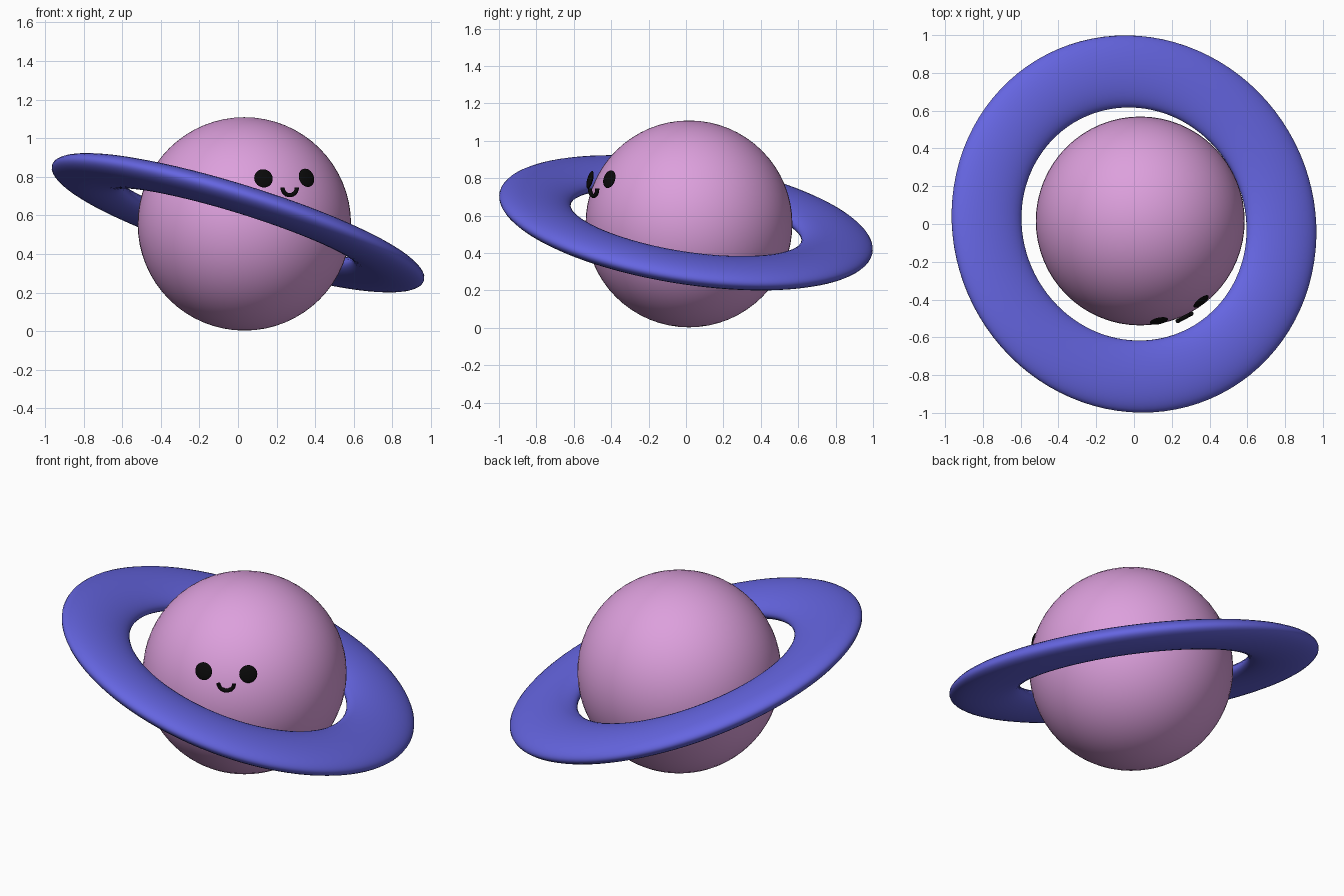
import bpy
from math import radians, sin, cos, pi
from mathutils import Vector

if "Cube" in bpy.data.objects:
    bpy.data.objects.remove(bpy.data.objects["Cube"])


def material(name, rgb):
    m = bpy.data.materials.new(name)
    m.diffuse_color = (*rgb, 1)
    m.use_nodes = True
    m.node_tree.nodes["Principled BSDF"].inputs["Base Color"].default_value = m.diffuse_color
    return m


pink = material("pink", (0.72, 0.35, 0.72))
violet = material("violet", (0.13, 0.13, 0.75))
black = material("black", (0.003, 0.003, 0.003))


def finish(name, mat, normal=None, scale=(1, 1, 1)):
    ob = bpy.context.object
    ob.name = name
    ob.scale = scale
    if normal is not None:
        ob.rotation_euler = Vector(normal).to_track_quat('Z', 'Y').to_euler()
    ob.data.materials.append(mat)
    bpy.ops.object.shade_smooth()
    return ob


def facing(yaw, pitch):
    """Direction turned from the front (-y) towards +x, then tipped up."""
    y, p = radians(yaw), radians(pitch)
    return Vector((sin(y) * cos(p), -cos(y) * cos(p), sin(p)))


# planet body
bpy.ops.mesh.primitive_uv_sphere_add(segments=64, ring_count=32, radius=0.553,
                                     location=(0.033, 0.016, 0.556))
finish("planet_body", pink)

# tilted, flattened ring
bpy.ops.mesh.primitive_torus_add(major_radius=0.817, minor_radius=0.193,
                                 major_segments=96, minor_segments=32,
                                 location=(0, 0, 0.562))
finish("ring", violet, (0.294, 0.15, 0.944), (1, 1, 0.07 / 0.193))

# eyes: thin discs
for name, loc, yaw in (("left_eye", (0.132, -0.513, 0.792), 12),
                       ("right_eye", (0.355, -0.41, 0.795), 38)):
    bpy.ops.mesh.primitive_uv_sphere_add(segments=32, ring_count=16, radius=0.049, location=loc)
    finish(name, black, facing(yaw, 15), (1, 1, 0.25))

# smile: half circle tube
curve = bpy.data.curves.new("smile", 'CURVE')
curve.dimensions = '3D'
curve.bevel_depth = 0.011
curve.bevel_resolution = 3
curve.use_fill_caps = True
spline = curve.splines.new('POLY')
n = 20
spline.points.add(n)
mid, across = Vector((0.268, -0.494, 0.745)), Vector((cos(radians(28)), sin(radians(28)), 0))
for i, p in enumerate(spline.points):
    a = pi + pi * i / n
    p.co = (*(mid + across * 0.042 * cos(a) + Vector((0, 0, 0.04 * sin(a)))), 1)
smile = bpy.data.objects.new("smile", curve)
bpy.context.collection.objects.link(smile)
curve.materials.append(black)
